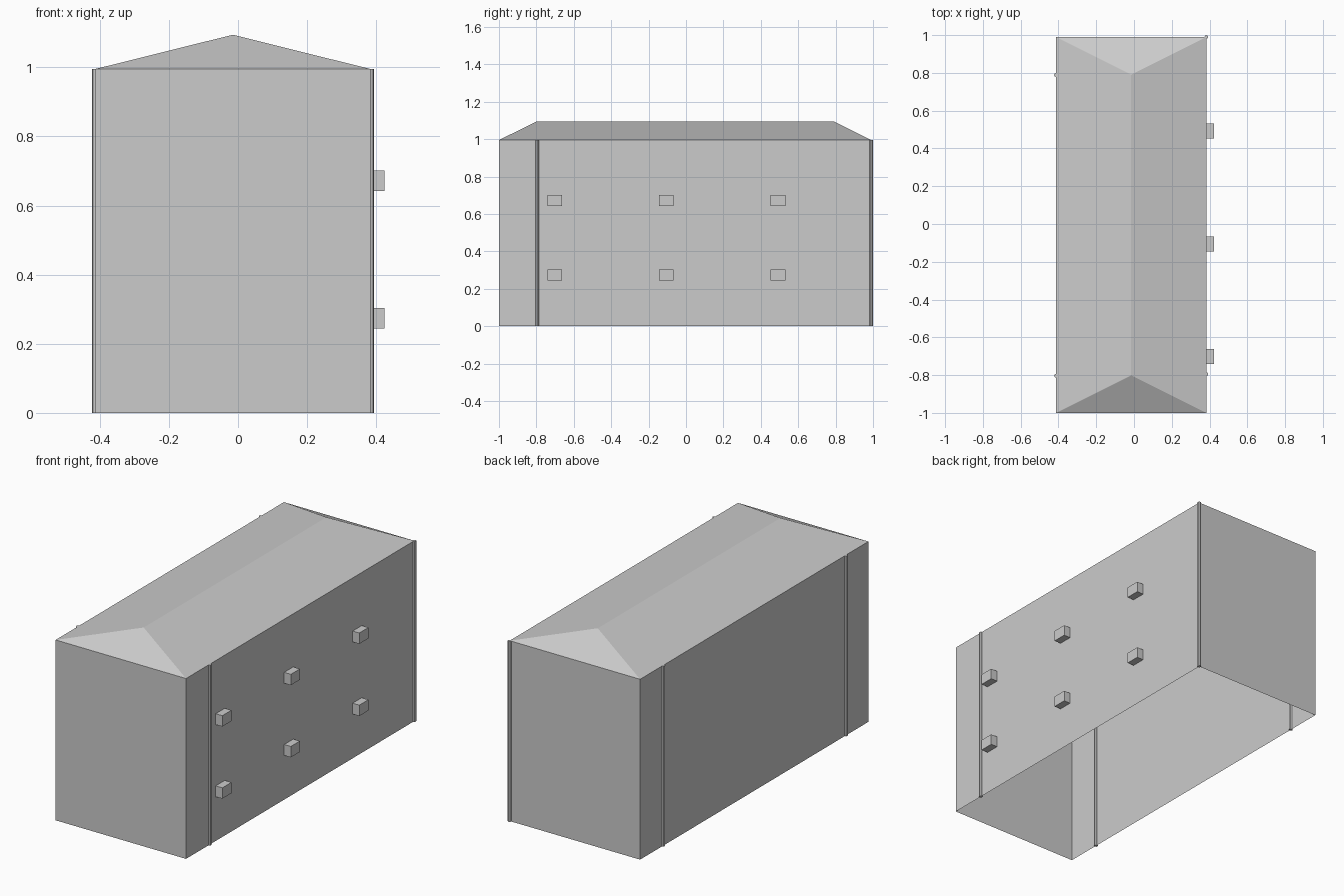
import bpy, bmesh
from mathutils import Matrix

if "Cube" in bpy.data.objects:
    bpy.data.objects.remove(bpy.data.objects["Cube"])

X0, X1 = -0.413, 0.383      # side walls
Y0, Y1 = -1.0, 0.99         # front and back walls
H, TOP = 0.995, 1.094       # eaves and ridge heights
R = 0.01                    # pipe radius

grey = bpy.data.materials.new("plain grey")
grey.diffuse_color = (0.6, 0.6, 0.6, 1)
grey.use_nodes = True
grey.node_tree.nodes["Principled BSDF"].inputs["Base Color"].default_value = grey.diffuse_color


def finish(name, bm):
    me = bpy.data.meshes.new(name)
    bmesh.ops.recalc_face_normals(bm, faces=bm.faces)
    bm.to_mesh(me)
    bm.free()
    me.materials.append(grey)
    bpy.context.collection.objects.link(bpy.data.objects.new(name, me))


# Walls and hipped roof: one open-bottomed shell
bm = bmesh.new()
corners = [(X0, Y0), (X1, Y0), (X1, Y1), (X0, Y1)]
low = [bm.verts.new((x, y, 0)) for x, y in corners]
high = [bm.verts.new((x, y, H)) for x, y in corners]
xm = (X0 + X1) / 2
front, back = [bm.verts.new((xm, y, TOP)) for y in (Y0 + 0.199, Y1 - 0.199)]
for i in range(4):
    j = (i + 1) % 4
    bm.faces.new((low[i], low[j], high[j], high[i]))
bm.faces.new((high[0], high[1], front))
bm.faces.new((high[1], high[2], back, front))
bm.faces.new((high[2], high[3], back))
bm.faces.new((high[3], high[0], front, back))
finish("building_shell", bm)

# Drainpipes let halfway into the side walls
for i, (x, y) in enumerate([(X0, -0.803), (X0, 0.789), (X1, -0.795), (X1, Y1)]):
    bm = bmesh.new()
    bmesh.ops.create_cone(bm, cap_ends=True, segments=8, radius1=R, radius2=R,
                          depth=H, matrix=Matrix.Translation((x, y, H / 2)))
    finish(f"drainpipe_{i + 1}", bm)

# Wall units on the right side, three columns by two rows
for c, y in enumerate((-0.702, -0.105, 0.492)):
    for r, z in enumerate((0.274, 0.672)):
        bm = bmesh.new()
        bmesh.ops.create_cube(bm, size=1, matrix=Matrix.Translation((X1 + 0.02, y, z))
                              @ Matrix.Diagonal((0.041, 0.079, 0.06, 1)))
        finish(f"wall_unit_{c + 1}_{r + 1}", bm)
